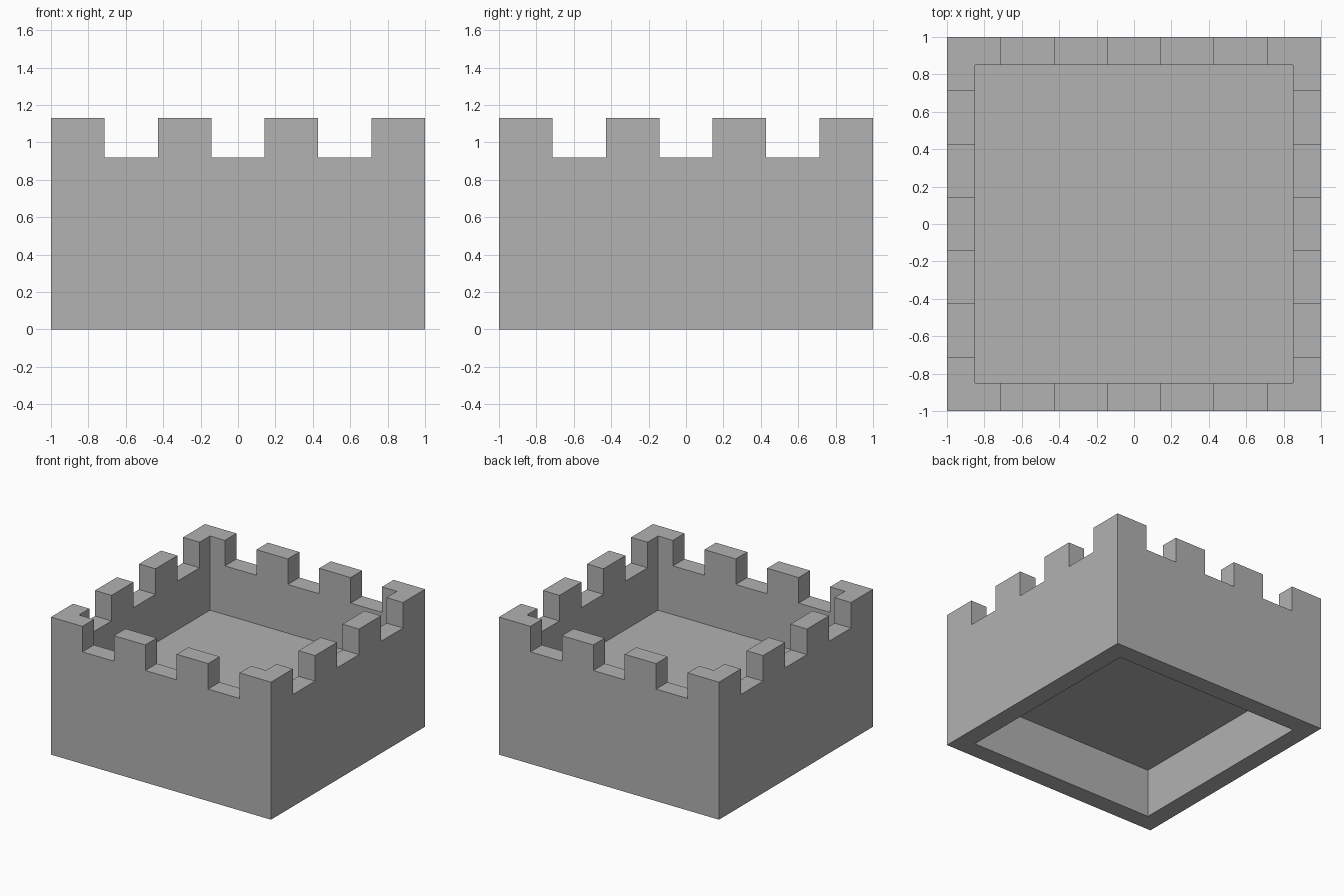
import bpy
import bmesh
from mathutils import Matrix

if "Cube" in bpy.data.objects:
    bpy.data.objects.remove(bpy.data.objects["Cube"], do_unlink=True)

HALF = 1.0            # half the outer width
INNER = 0.85          # half the width inside the walls
TOP = 1.13            # top of the merlons
NOTCH = 0.92          # bottom of the gaps between merlons
FLOOR, CEILING = 0.52, 0.40
STEP = 2 * HALF / 7   # four merlons and three gaps per side
OVER = 0.2            # how far cutters reach past the surface

stone = bpy.data.materials.new("stone_grey")
stone.use_nodes = True
grey = (0.445, 0.445, 0.445, 1)
stone.diffuse_color = grey
for node in stone.node_tree.nodes:
    if node.type == "BSDF_PRINCIPLED":
        node.inputs["Base Color"].default_value = grey


def box(name, x, y, z):
    """Box object spanning the given (low, high) ranges."""
    spans = (x, y, z)
    size = [hi - lo for lo, hi in spans]
    middle = [(hi + lo) / 2 for lo, hi in spans]
    bm = bmesh.new()
    bmesh.ops.create_cube(bm, size=1, matrix=Matrix.LocRotScale(middle, None, size))
    mesh = bpy.data.meshes.new(name)
    bm.to_mesh(mesh)
    bm.free()
    mesh.materials.append(stone)
    obj = bpy.data.objects.new(name, mesh)
    bpy.context.collection.objects.link(obj)
    return obj


full = (-HALF, HALF)
inside = (-INNER, INNER)
through = (-HALF - OVER, HALF + OVER)
tower = box("castle_wall", full, full, (0, TOP))

# Open courtyard above the floor and hollow below it
cutters = [
    box("courtyard_cutter", inside, inside, (FLOOR, TOP + OVER)),
    box("underside_cutter", inside, inside, (-OVER, CEILING)),
]

# Gaps between the merlons, cut straight across both ways
for i in (-1, 0, 1):
    gap = ((2 * i - 0.5) * STEP, (2 * i + 0.5) * STEP)
    cutters.append(box("gap_cutter", gap, through, (NOTCH, TOP + OVER)))
    cutters.append(box("gap_cutter", through, gap, (NOTCH, TOP + OVER)))

for cutter in cutters:
    cutter.hide_render = True
    cut = tower.modifiers.new(cutter.name, "BOOLEAN")
    cut.operation = "DIFFERENCE"
    cut.solver = "EXACT"
    cut.object = cutter

# Bake the cuts into the wall mesh and drop the cutters
bpy.context.view_layer.update()
graph = bpy.context.evaluated_depsgraph_get()
carved = bpy.data.meshes.new_from_object(tower.evaluated_get(graph))
tower.modifiers.clear()
tower.data = carved
carved.name = "castle_wall"
for cutter in cutters:
    bpy.data.objects.remove(cutter, do_unlink=True)
